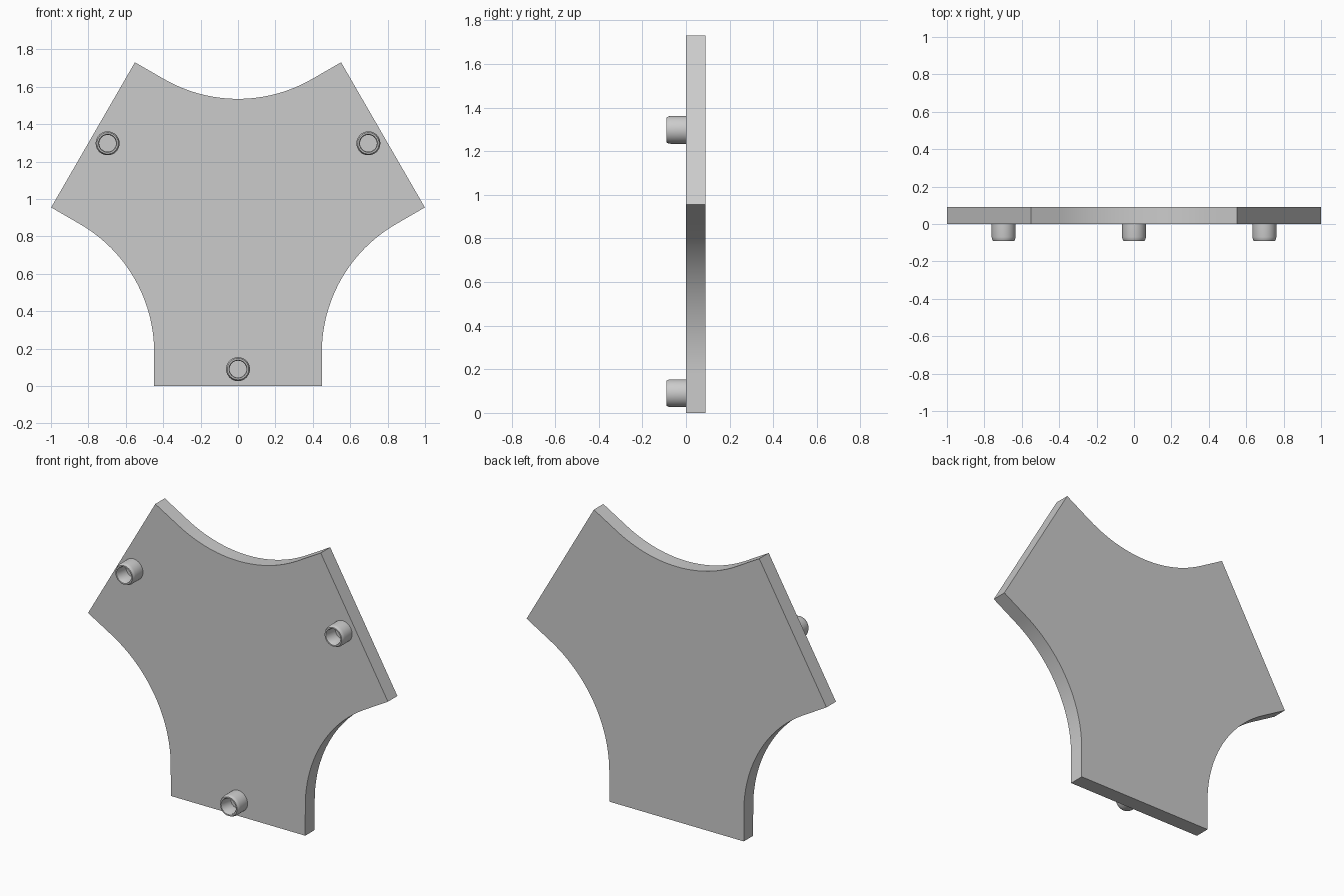
import bpy, bmesh, math
from mathutils import Matrix, Vector

if "Cube" in bpy.data.objects:
    bpy.data.objects.remove(bpy.data.objects["Cube"], do_unlink=True)

grey = bpy.data.materials.new("light_grey")
grey.use_nodes = True
COLOUR = (0.6, 0.6, 0.6, 1)
grey.diffuse_color = COLOUR
grey.node_tree.nodes["Principled BSDF"].inputs["Base Color"].default_value = COLOUR

REACH = 0.895            # centre to each straight edge
HALF_EDGE = 0.448
THICK = 0.09
NOTCH_R = 0.792          # radius of the curved sides
NOTCH_D = 1.432          # centre of plate to centre of notch arc
CENTRE = Vector((0, 0, REACH))


def finish(name, bm, angle):
    bmesh.ops.recalc_face_normals(bm, faces=bm.faces)
    mesh = bpy.data.meshes.new(name)
    bm.to_mesh(mesh)
    bm.free()
    mesh.materials.append(grey)
    obj = bpy.data.objects.new(name, mesh)
    bpy.context.collection.objects.link(obj)
    bpy.ops.object.select_all(action='DESELECT')
    obj.select_set(True)
    bpy.context.view_layer.objects.active = obj
    bpy.ops.object.shade_smooth_by_angle(angle=math.radians(angle))
    return obj


# Three-armed plate: one arm end and one notch, repeated around the centre
bm = bmesh.new()
outline = []
steps = 24
for k in range(3):
    turn = Matrix.Rotation(-k * math.tau / 3, 3, 'Y')
    section = [Vector((-HALF_EDGE, 0, -REACH)), Vector((HALF_EDGE, 0, -REACH))]
    hub = Vector((math.cos(math.radians(-30)), 0, math.sin(math.radians(-30)))) * NOTCH_D
    for i in range(steps + 1):
        a = math.radians(180 - 60 * i / steps)
        section.append(hub + Vector((math.cos(a), 0, math.sin(a))) * NOTCH_R)
    outline += [CENTRE + turn @ p for p in section]
face = bm.faces.new([bm.verts.new(p) for p in outline])
grown = bmesh.ops.extrude_face_region(bm, geom=[face])
bmesh.ops.translate(bm, vec=(0, THICK, 0),
                    verts=[v for v in grown["geom"] if isinstance(v, bmesh.types.BMVert)])
finish("plate", bm, 20)

# Hollow pegs: lathed profile of (radius, y) from base, over the rim, into the bore
profile = [(0.064, 0.002), (0.064, -0.07), (0.062, -0.08), (0.057, -0.09),
           (0.049, -0.09), (0.045, -0.084), (0.045, -0.005)]
sides = 32
for k, name in enumerate(("bottom_peg", "left_peg", "right_peg")):
    turn = Matrix.Rotation(-k * math.tau / 3, 3, 'Y')
    middle = CENTRE + turn @ Vector((0, 0, -0.805))
    bm = bmesh.new()
    rings = []
    for r, y in profile:
        rings.append([bm.verts.new(middle + Vector((r * math.cos(a), y, r * math.sin(a))))
                      for a in (math.tau * i / sides for i in range(sides))])
    for low, high in zip(rings, rings[1:]):
        for i in range(sides):
            j = (i + 1) % sides
            bm.faces.new((low[i], low[j], high[j], high[i]))
    bm.faces.new(rings[0])
    bm.faces.new(rings[-1])
    finish(name, bm, 40)
